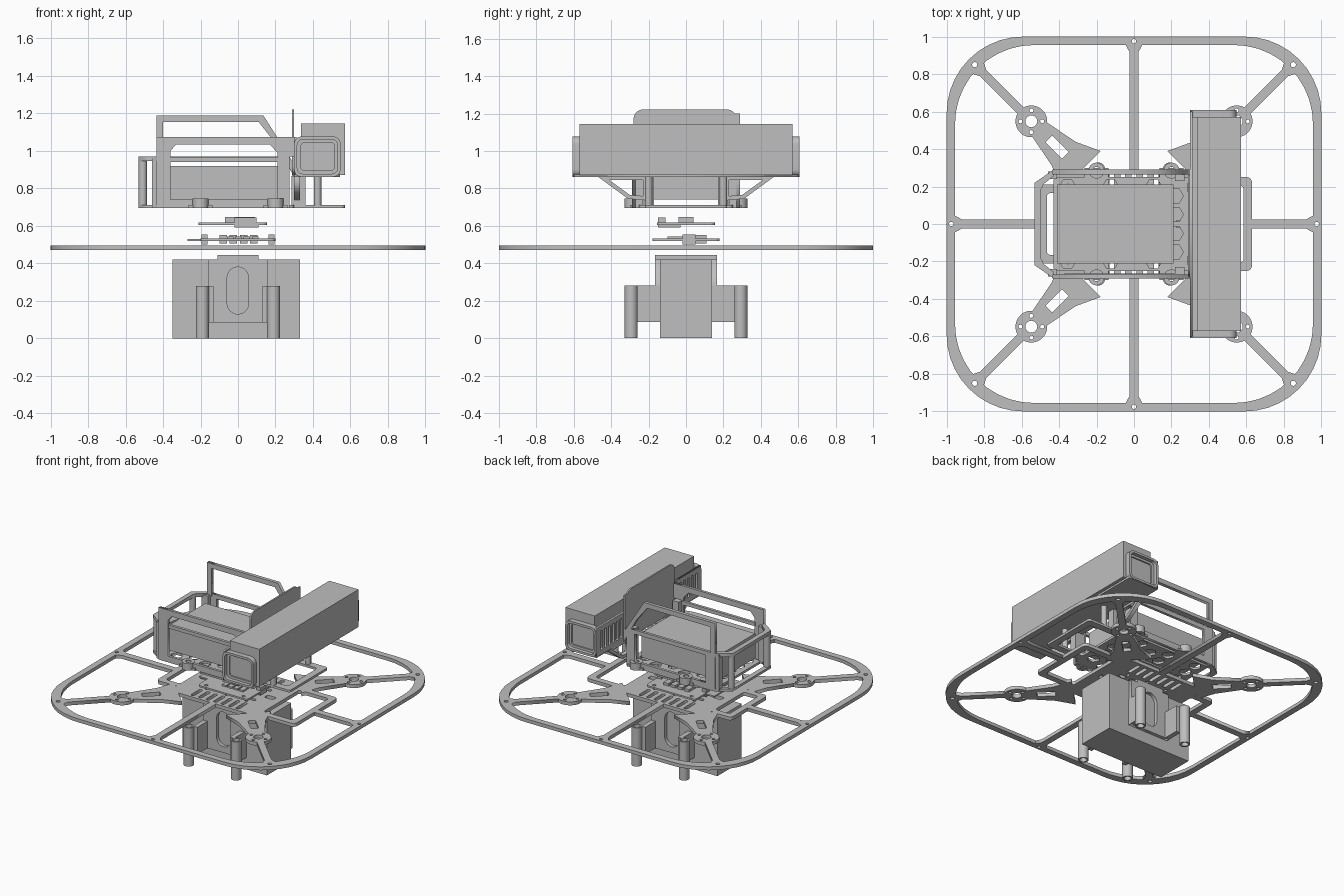
import bpy, bmesh, math

cube = bpy.data.objects.get("Cube")
if cube:
    bpy.data.objects.remove(cube, do_unlink=True)

grey = bpy.data.materials.new("plain_grey")
grey.use_nodes = True
GREY = (0.52, 0.52, 0.52, 1)
grey.diffuse_color = GREY
grey.node_tree.nodes["Principled BSDF"].inputs["Base Color"].default_value = GREY


def finish(name, mesh):
    obj = bpy.data.objects.new(name, mesh)
    bpy.context.collection.objects.link(obj)
    mesh.materials.clear()
    mesh.materials.append(grey)
    return obj


def box(name, x, y, z):
    bm = bmesh.new()
    bmesh.ops.create_cube(bm, size=1)
    for v in bm.verts:
        v.co = [(r[0] + r[1]) / 2 + c * (r[1] - r[0]) for r, c in zip((x, y, z), v.co)]
    mesh = bpy.data.meshes.new(name)
    bm.to_mesh(mesh)
    bm.free()
    return finish(name, mesh)


def rr(u, v, r=0.0, n=8):
    """Rounded rectangle spanning the ranges u and v."""
    if r <= 0:
        return [(u[0], v[0]), (u[1], v[0]), (u[1], v[1]), (u[0], v[1])]
    pts = []
    for k, (cu, cv) in enumerate([(u[1] - r, v[1] - r), (u[0] + r, v[1] - r),
                                  (u[0] + r, v[0] + r), (u[1] - r, v[0] + r)]):
        for i in range(n + 1):
            a = (k + i / n) * math.pi / 2
            pts.append((cu + r * math.cos(a), cv + r * math.sin(a)))
    return pts


def mid(cx, cy, hx, hy, r=0.0):
    return rr((cx - hx, cx + hx), (cy - hy, cy + hy), r, 4)


def circle(cx, cy, r, n=16):
    return [(cx + r * math.cos(2 * math.pi * i / n), cy + r * math.sin(2 * math.pi * i / n)) for i in range(n)]


def turn(loop, a):
    c, s = math.cos(a), math.sin(a)
    return [(x * c - y * s, x * s + y * c) for x, y in loop]


def plate(name, loops, lo, hi, axis="z"):
    """Extrude an outline with holes between lo and hi along an axis."""
    curve = bpy.data.curves.new(name, "CURVE")
    curve.dimensions = "2D"
    curve.fill_mode = "BOTH"
    curve.extrude = (hi - lo) / 2
    for loop in loops:
        sp = curve.splines.new("POLY")
        sp.points.add(len(loop) - 1)
        for p, (u, v) in zip(sp.points, loop):
            p.co = (u, v, 0, 1)
        sp.use_cyclic_u = True
    tmp = bpy.data.objects.new(name + "_outline", curve)
    bpy.context.collection.objects.link(tmp)
    deps = bpy.context.evaluated_depsgraph_get()
    mesh = bpy.data.meshes.new_from_object(tmp.evaluated_get(deps))
    bpy.data.objects.remove(tmp, do_unlink=True)
    bm = bmesh.new()
    bm.from_mesh(mesh)
    bmesh.ops.remove_doubles(bm, verts=bm.verts, dist=1e-5)
    for v in bm.verts:
        a, b, w = v.co.x, v.co.y, v.co.z + (lo + hi) / 2
        v.co = {"z": (a, b, w), "y": (a, w, b), "x": (w, a, b)}[axis]
    bmesh.ops.recalc_face_normals(bm, faces=bm.faces)
    bm.to_mesh(mesh)
    bm.free()
    return finish(name, mesh)


SIDES = ((-1, "right"), (1, "left"))
ENDS = ((-1, "front"), (1, "back"))
F0, F1 = 0.47, 0.495

# Guard ring with fixing holes
holes = [circle(sx * 0.85, sy * 0.85, 0.014) for sx in (-1, 1) for sy in (-1, 1)]
holes += [turn(circle(0.975, 0, 0.012), k * math.pi / 2) for k in range(4)]
plate("guard_ring", [rr((-1, 1), (-1, 1), 0.41, 10), rr((-.955, .955), (-.955, .955), 0.42, 10)] + holes, F0, F1)


def strut(name, start, end, angle):
    w, f = 0.024, 0.045
    pts = [(start, -w), (end - .04, -w), (end, -f), (end, f), (end - .04, w), (start, w)]
    plate(name, [turn(pts, angle)], F0, F1)


for k, start in enumerate((0.62, 0.29, 0.49, 0.29)):
    strut("straight_strut_%d" % k, start, 0.957, k * math.pi / 2)

# Diagonal arms with motor mounts
for k in range(4):
    a = math.pi / 4 + k * math.pi / 2
    strut("arm_strut_%d" % k, 0.85, 1.18, a)
    mount = [circle(0.775, 0, 0.085, 24), circle(0.775, 0, 0.032)]
    mount += [circle(0.775 + 0.058 * math.cos(t), 0.058 * math.sin(t), 0.011, 10)
              for t in [math.pi / 4 + q * math.pi / 2 for q in range(4)]]
    plate("motor_mount_%d" % k, [turn(l, a) for l in mount], F0, F1)
    arm = [(0.40, -.15), (0.53, -.09), (0.71, -.055), (0.71, .055), (0.53, .09), (0.40, .15)]
    plate("arm_%d" % k, [turn(arm, a), turn(mid(0.58, 0, 0.062, 0.026, 0.006), a)], F0, F1)

# Slotted centre plate and side loops
loops = [rr((-.35, .35), (-.29, .29), 0.06)]
for sy in (-1, 1):
    loops += [mid(-0.18 + i * 0.06, sy * 0.215, 0.013, 0.055, 0.012) for i in range(7)]
    loops += [mid(i * 0.09, sy * 0.09, 0.025, 0.012) for i in (-2, -1, 1, 2)]
    loops += [circle(i * 0.08, sy * 0.13, 0.012, 10) for i in (-2, 0, 2)]
loops += [mid(i * 0.13, 0, 0.035, 0.02, 0.008) for i in (-2, -1, 0, 1, 2)]
plate("centre_plate", loops, F0, F1)
plate("left_loop", [rr((.34, .63), (-.25, .25), .03), rr((.35, .585), (-.205, .205), .02)], F0, F1)
plate("right_loop", [rr((-.51, -.34), (-.21, .21), .03), rr((-.465, -.35), (-.165, .165), .02)], F0, F1)

# Lower pack with its holder and legs
box("lower_pack", (-.35, .33), (-.14, .14), (0, .42))
box("holder_cap", (-.11, .11), (-.165, .165), (.42, .445))
for sy, end in ENDS:
    lo, hi = sorted((sy * .14, sy * .165))
    plate(end + "_holder_panel", [rr((-.16, .16), (.085, .42)), rr((-.058, .056), (.13, .38), .056)], lo, hi, "y")
    for sx, side in SIDES:
        box("%s_%s_leg_web" % (end, side), sorted((sx * .13, sx * .165)), sorted((sy * .14, sy * .28)), (.085, .28))
        plate("%s_%s_leg" % (end, side), [circle(sx * .19, sy * .293, .035, 24), circle(sx * .19, sy * .293, .024, 24)], 0, .28)

# Two stacked circuit boards with chips
def board(name, x, y, z, hole):
    pts = [circle(sx * hole, sy * hole, .012, 10) for sx in (-1, 1) for sy in (-1, 1)]
    plate(name, [rr(x, y, .025)] + pts, z, z + .012)


board("lower_board", (-.2, .2), (-.18, .18), .52, .15)
box("lower_board_tab", (-.27, -.19), (-.06, .06), (.52, .53))
board("upper_board", (-.21, .155), (-.155, .155), .605, .12)
for sx in (-1, 1):
    box("lower_plug", (sx * .18 - .016, sx * .18 + .016), (-.02, .05), (.50, .555))
for i in range(4):
    box("lower_chip", (-.06 + i * .045, -.025 + i * .045), (-.1, -.01), (.53, .543))
    box("power_chip", (-.1 + i * .055, -.06 + i * .055), (.02, .11), (.505, .55))
box("upper_chip", (-.07, .09), (-.04, .04), (.617, .648))
box("upper_socket", (-.02, .1), (-.15, -.11), (.617, .645))
box("under_socket", (-.02, .11), (-.15, -.03), (.592, .605))

# Lattice tray with mounting feet
T0, T1 = .695, .712
loops = [rr((-.43, .30), (-.25, .25), .02)]
for i in range(6):
    for j in range(5 - i % 2):
        loops.append(circle(-.355 + i * .115, (j - 2 + i % 2 * .5) * .1, .043, 6))
plate("lattice_tray", loops, T0, T1)
plate("tray_extension", [rr((.28, .57), (-.22, .22), .02), rr((.30, .52), (-.17, .17), .02)], T0, T1)
for sy, end in ENDS:
    for sx, side in SIDES:
        c = (sx * .2 + .0, sy * .285)
        plate("%s_%s_foot" % (end, side), [circle(*c, .043), circle(*c, .02)], T0, .745)
        box("%s_%s_foot_ear" % (end, side), (c[0] - .065, c[0] + .065), sorted((sy * .25, sy * .3)), (T0, T1))

# Upper pack, side frames and handle
box("upper_pack", (-.41, .21), (-.21, .21), (.74, .92))
window = [(-.36, .74), (.21, .74), (.21, .99), (.17, 1.035), (-.33, 1.035), (-.36, 1.0)]
outer = [(-.435, T0), (.275, T0), (.275, .97), (.30, .97), (.30, 1.075), (-.435, 1.075)]
handle = [(-.435, 1.04), (-.435, 1.19), (.135, 1.19), (.30, .93), (.30, .86),
          (.20, 1.04), (.11, 1.155), (-.40, 1.155), (-.40, 1.04)]
plate("front_side_frame", [outer, window], -.29, -.27, "y")
low_outer = [(-.435, T0), (.275, T0), (.275, .97), (-.435, .97)]
plate("back_side_frame", [low_outer, rr((-.36, .21), (.74, .94))], .27, .29, "y")
plate("back_handle", [[(x, max(z, .96) if x < 0 else z) for x, z in handle]], .265, .29, "y")
box("back_handle_post", (-.435, -.40), (.265, .29), (.95, 1.05))
box("front_pack_rail", (-.37, .22), (-.285, -.265), (.94, .965))
for sy, end in ENDS:
    box(end + "_frame_post", (.22, .27), sorted((sy * .23, sy * .28)), (T0, .97))

# Chamfered bumper on the right side
def bumper(d):
    return [(-.43, -.29 + d), (-.53 + d, -.22 + d / 2), (-.53 + d, .22 - d / 2), (-.43, .29 - d)]


for name, z0, z1 in (("lower_bumper", T0, T1), ("upper_bumper", .945, .97)):
    plate(name, [bumper(0) + bumper(.035)[::-1]], z0, z1)
for sy, end in ENDS:
    plate(end + "_bumper_post", [circle(-.508, sy * .205, .022)], T0, .97)
    box(end + "_bumper_pillar", (-.46, -.41), sorted((sy * .24, sy * .28)), (T0, .96))

# Long pack in its cradle
box("long_pack", (.335, .57), (-.57, .57), (.872, 1.145))
plate("cradle_floor", [rr((.30, .545), (-.6, .6))], .86, .874)
slots = [mid(s * (.32 + i * .045), .97, .012, .07, .01) for s in (-1, 1) for i in range(6)]
plate("cradle_wall", [rr((-.6, .6), (.865, 1.075))] + slots, .298, .312, "x")
plate("tall_panel", [rr((-.28, .27), (.87, 1.222), .05)], .288, .299, "x")
box("panel_step", (.288, .299), (.26, .29), (.87, 1.2))
for sy, end in ENDS:
    lo, hi = sorted((sy * .568, sy * .607))
    plate(end + "_end_cap", [rr((.30, .547), (.862, 1.077), .04), rr((.316, .531), (.878, 1.061), .03)], lo, hi, "y")
    lo, hi = sorted((sy * .568, sy * .58))
    plate(end + "_end_lip", [rr((.316, .531), (.878, 1.061), .03), rr((.336, .515), (.895, 1.045), .02)], lo, hi, "y")
    # Triangular braces and posts under the cradle
    tri = [(sy * .2, .735), (sy * .31, .745), (sy * .47, .862), (sy * .2, .862)]
    gap = [(sy * .23, .76), (sy * .30, .765), (sy * .41, .845), (sy * .23, .845)]
    plate(end + "_brace", [tri, gap], .30, .33, "x")
    box(end + "_cradle_post", (.285, .36), sorted((sy * .17, sy * .22)), (T0, .865))
    plate(end + "_cradle_pin", [circle(.425, sy * .2, .02)], T0, .865)
